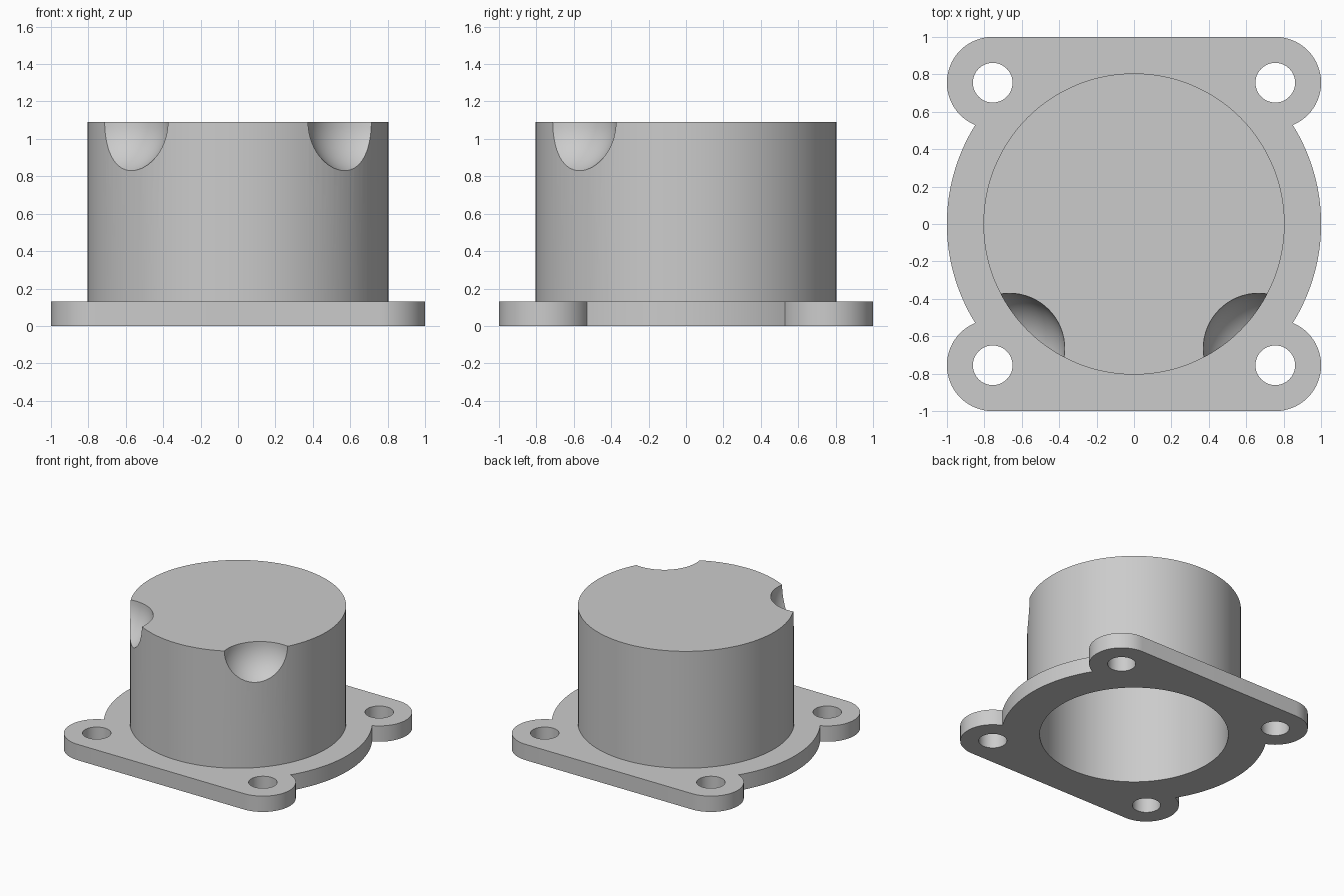
import bpy, bmesh
from math import radians, degrees, cos, sin, atan2, acos, hypot

if "Cube" in bpy.data.objects:
    bpy.data.objects.remove(bpy.data.objects["Cube"])

FLANGE_H, TOP = 0.13, 1.09
LOBE, LOBE_R = 0.755, 0.245      # lobe centre offset and radius
BOSS_R, BORE_R, BORE_TOP = 0.805, 0.71, 0.87


def arc(cx, cy, r, a0, a1, n):
    return [(cx + r * cos(radians(a0 + (a1 - a0) * i / n)),
             cy + r * sin(radians(a0 + (a1 - a0) * i / n))) for i in range(n + 1)]


def cylinder(name, r, z0, z1, x=0, y=0, n=128):
    bpy.ops.mesh.primitive_cylinder_add(vertices=n, radius=r, depth=z1 - z0,
                                        location=(x, y, (z0 + z1) / 2))
    bpy.context.object.name = name
    return bpy.context.object


def combine(target, tool, operation):
    mod = target.modifiers.new(tool.name, 'BOOLEAN')
    mod.operation, mod.object, mod.solver = operation, tool, 'EXACT'
    bpy.context.view_layer.objects.active = target
    bpy.ops.object.modifier_apply(modifier=mod.name)
    bpy.data.objects.remove(tool, do_unlink=True)


# Flange outline: quarter made of a side arc and a corner lobe, then mirrored
d = hypot(LOBE, LOBE)
meet = 45 - degrees(acos((1 + d * d - LOBE_R ** 2) / (2 * d)))
px, py = cos(radians(meet)), sin(radians(meet))
start = degrees(atan2(py - LOBE, px - LOBE))
quarter = arc(0, 0, 1, 0, meet, 16) + arc(LOBE, LOBE, LOBE_R, start, 90, 28)[1:]
half = quarter + [(-x, y) for x, y in reversed(quarter)]
outline = half + [(x, -y) for x, y in reversed(half[1:-1])]

bm = bmesh.new()
face = bm.faces.new([bm.verts.new((x, y, 0)) for x, y in outline])
ext = bmesh.ops.extrude_face_region(bm, geom=[face])
bmesh.ops.translate(bm, vec=(0, 0, FLANGE_H),
                    verts=[v for v in ext["geom"] if isinstance(v, bmesh.types.BMVert)])
bmesh.ops.recalc_face_normals(bm, faces=bm.faces)
mesh = bpy.data.meshes.new("flanged_cap")
bm.to_mesh(mesh)
bm.free()
cap = bpy.data.objects.new("flanged_cap", mesh)
bpy.context.collection.objects.link(cap)

# Round body, hollow from below
combine(cap, cylinder("body", BOSS_R, 0.05, TOP), 'UNION')
combine(cap, cylinder("bore", BORE_R, -0.1, BORE_TOP), 'DIFFERENCE')

# Bolt holes in the four lobes
for sx in (-1, 1):
    for sy in (-1, 1):
        hole = cylinder("bolt_hole", 0.106, -0.1, 0.3, sx * LOBE, sy * LOBE, 48)
        combine(cap, hole, 'DIFFERENCE')

# Spherical scoops on the front top rim, clearing the bolts
for sx in (-1, 1):
    bpy.ops.mesh.primitive_uv_sphere_add(segments=64, ring_count=32, radius=0.295,
                                         location=(sx * 0.665, -0.665, TOP + 0.002))
    scoop = bpy.context.object
    scoop.name = "scoop"
    combine(cap, scoop, 'DIFFERENCE')

# Smooth curved walls, keep rims sharp
bpy.ops.object.select_all(action='DESELECT')
cap.select_set(True)
bpy.context.view_layer.objects.active = cap
bpy.ops.object.shade_smooth_by_angle(angle=radians(30))
